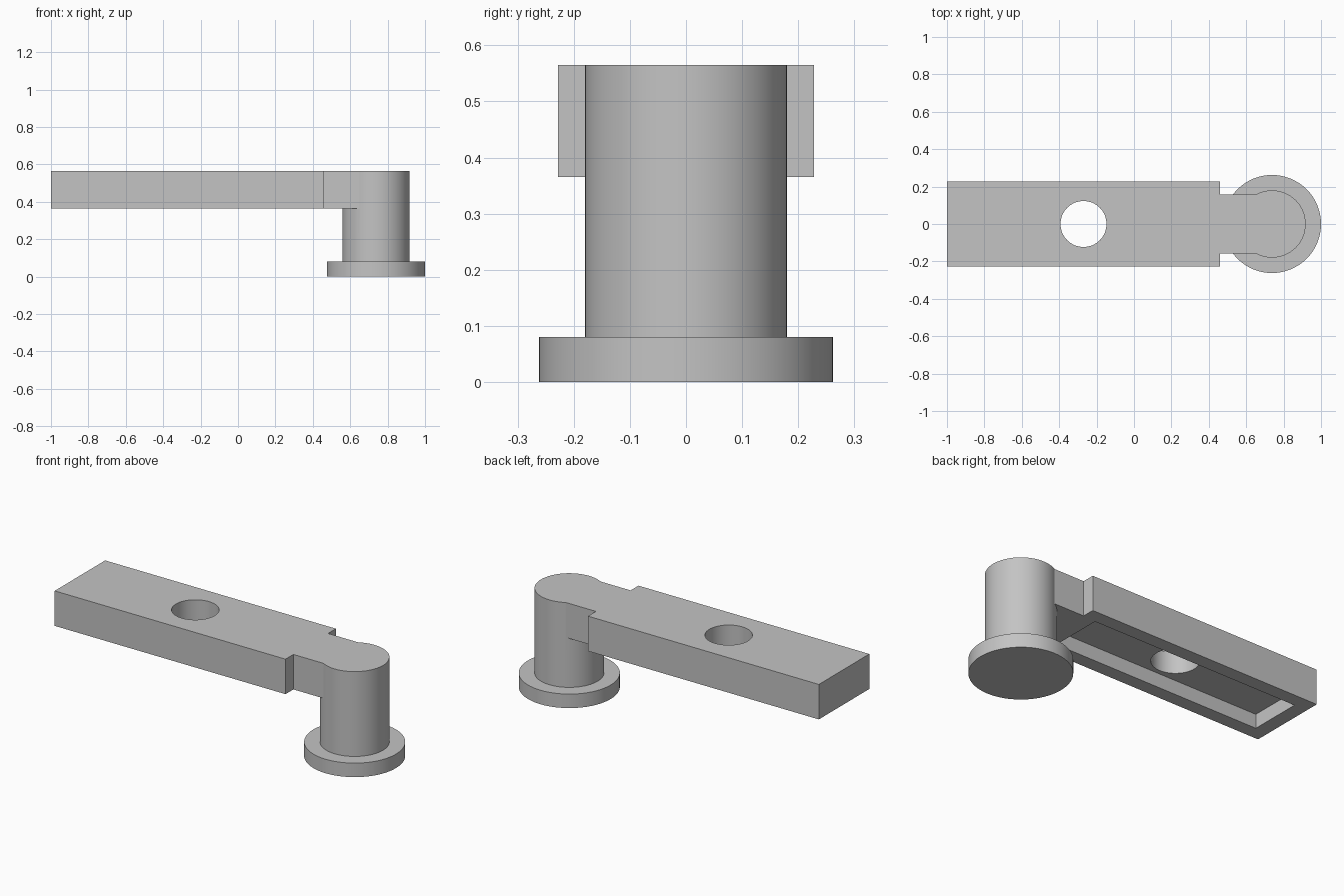
import bpy, bmesh, math

if "Cube" in bpy.data.objects:
    bpy.data.objects.remove(bpy.data.objects["Cube"])

TOP, UNDER = 0.565, 0.365      # arm top and underside
POST_X, HOLE_X = 0.738, -0.27

grey = bpy.data.materials.new("mid_grey")
grey.diffuse_color = (0.55, 0.55, 0.55, 1)
grey.use_nodes = True
grey.node_tree.nodes["Principled BSDF"].inputs["Base Color"].default_value = grey.diffuse_color


def prism(name, outline, z0, z1):
    """Extrude a flat counter-clockwise outline from z0 to z1."""
    bm = bmesh.new()
    face = bm.faces.new([bm.verts.new((x, y, z0)) for x, y in outline])
    ext = bmesh.ops.extrude_face_region(bm, geom=[face])
    for v in ext["geom"]:
        if isinstance(v, bmesh.types.BMVert):
            v.co.z = z1
    bmesh.ops.recalc_face_normals(bm, faces=bm.faces[:])
    mesh = bpy.data.meshes.new(name)
    bm.to_mesh(mesh)
    bm.free()
    mesh.materials.append(grey)
    obj = bpy.data.objects.new(name, mesh)
    bpy.context.collection.objects.link(obj)
    return obj


def circle(cx, r, n=64):
    return [(cx + r * math.cos(2 * math.pi * i / n), r * math.sin(2 * math.pi * i / n))
            for i in range(n)]


def rect(x0, x1, hy):
    return [(x0, -hy), (x1, -hy), (x1, hy), (x0, hy)]


def combine(target, other, operation):
    """Apply a boolean and discard the helper."""
    mod = target.modifiers.new(operation.lower(), "BOOLEAN")
    mod.operation, mod.solver, mod.object = operation, "EXACT", other
    bpy.context.view_layer.objects.active = target
    bpy.ops.object.modifier_apply(modifier=mod.name)
    bpy.data.objects.remove(other)


# Arm: wide bar stepping down to a narrow neck that ends inside the post
half = [(-1, -0.228), (0.46, -0.228), (0.46, -0.157), (POST_X, -0.157)]
arm = prism("crank_arm", half + [(x, -y) for x, y in reversed(half)], UNDER, TOP)

# Shallow pocket underneath and the round through hole
combine(arm, prism("pocket", rect(-0.92, 0.38, 0.15), UNDER - 0.1, UNDER + 0.08), "DIFFERENCE")
combine(arm, prism("hole", circle(HOLE_X, 0.123), UNDER - 0.1, TOP + 0.1), "DIFFERENCE")

# Post with its wide foot flange
combine(arm, prism("post", circle(POST_X, 0.18), 0.04, TOP), "UNION")
combine(arm, prism("foot_flange", circle(POST_X, 0.262), 0, 0.08), "UNION")

# Smooth the round walls, keep the edges sharp
bpy.ops.object.select_all(action="DESELECT")
arm.select_set(True)
bpy.context.view_layer.objects.active = arm
bpy.ops.object.shade_smooth_by_angle(angle=math.radians(30))
